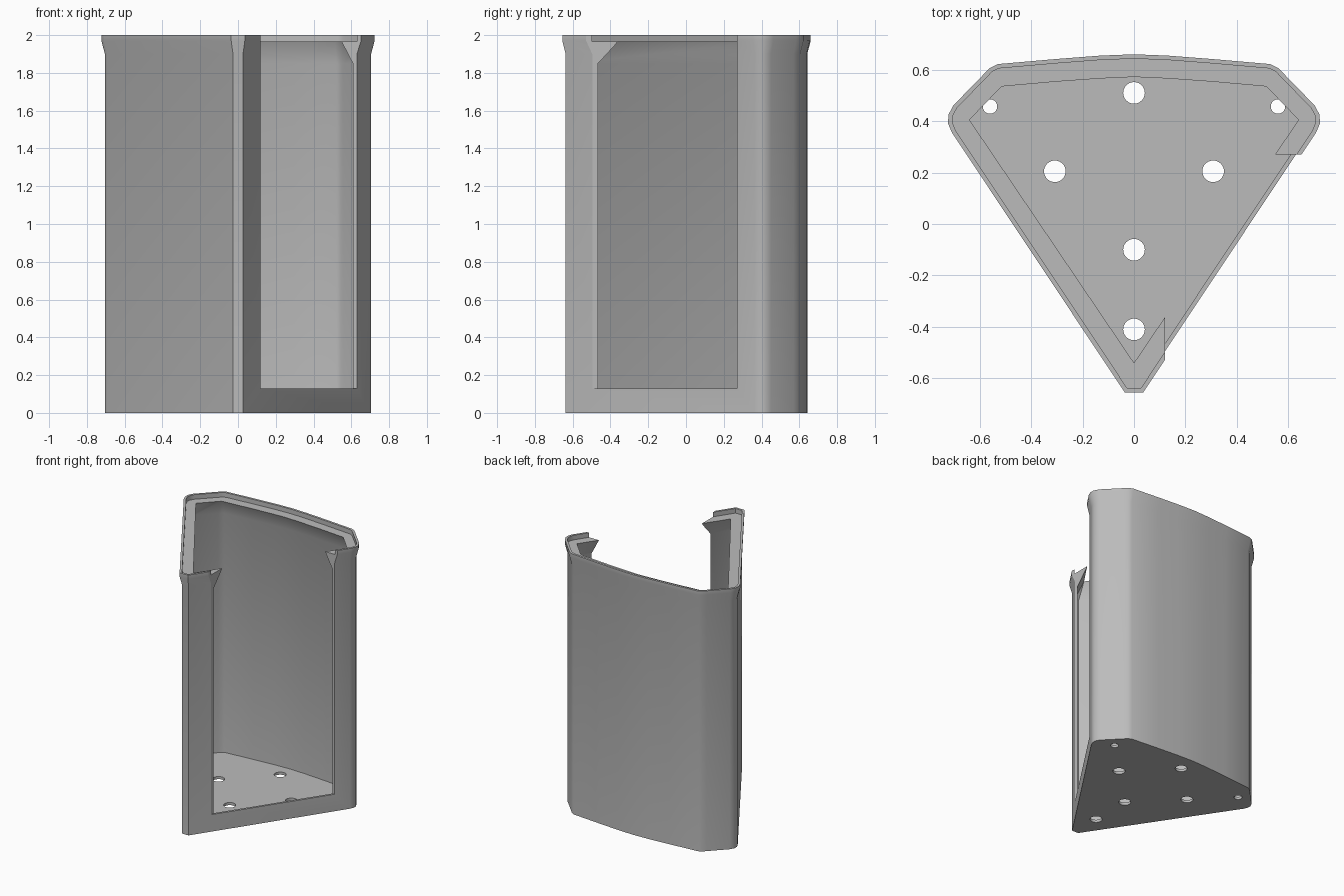
import bpy, bmesh
from math import radians
from mathutils import Vector, Matrix

if "Cube" in bpy.data.objects:
    bpy.data.objects.remove(bpy.data.objects["Cube"])

grey = bpy.data.materials.new("plain grey")
grey.use_nodes = True
grey.diffuse_color = (0.5, 0.5, 0.5, 1)
grey.node_tree.nodes["Principled BSDF"].inputs["Base Color"].default_value = (0.5, 0.5, 0.5, 1)

# Half outline of the rim from front tip to back, paired with the inner ledge edge
TIP, SIDE, BACK = (0, -0.54), (0.64, 0.405), (0.515, 0.535)
HALF = [((0.036, -0.655), TIP), ((0.708, 0.355), SIDE), ((0.723, 0.39), SIDE),
        ((0.722, 0.425), SIDE), ((0.702, 0.462), SIDE), ((0.585, 0.582), BACK),
        ((0.562, 0.606), BACK), ((0.53, 0.622), BACK),
        ((0.30, 0.642), (0.30, 0.554)), ((0.13, 0.655), (0.13, 0.566))]
MIDDLE = [((0, 0.66), (0, 0.572))]
MIRROR = [((-a[0], a[1]), (-b[0], b[1])) for a, b in reversed(HALF)]
PAIRS = HALF + MIDDLE + MIRROR
RIM = [Vector(a) for a, b in PAIRS]
LEDGE = [Vector(b) for a, b in PAIRS]


def inset(points, d):
    """Move a counter-clockwise outline inward with mitred corners."""
    result = []
    for i, p in enumerate(points):
        e1 = (p - points[i - 1]).normalized()
        e2 = (points[(i + 1) % len(points)] - p).normalized()
        n1, n2 = Vector((-e1.y, e1.x)), Vector((-e2.y, e2.x))
        result.append(p + (n1 + n2) * d / (1 + n1.dot(n2)))
    return result


def make_object(name, bm):
    bmesh.ops.recalc_face_normals(bm, faces=bm.faces)
    mesh = bpy.data.meshes.new(name)
    bm.to_mesh(mesh)
    bm.free()
    mesh.materials.append(grey)
    obj = bpy.data.objects.new(name, mesh)
    bpy.context.collection.objects.link(obj)
    return obj


# Thin-walled bin: outer wall, flared rim, stepped ledge, inner wall, floor
outer, lip, inner = inset(RIM, 0.018), inset(RIM, 0.017), inset(RIM, 0.035)
LEVELS = [(outer, 0), (outer, 1.9), (RIM, 1.97), (RIM, 2.0), (lip, 2.0),
          (lip, 1.965), (LEDGE, 1.965), (inner, 1.85), (inner, 0.02)]
bm = bmesh.new()
rings = [[bm.verts.new((p.x, p.y, z)) for p in loop] for loop, z in LEVELS]
for low, high in zip(rings, rings[1:]):
    for i in range(len(low)):
        bm.faces.new((low[i - 1], low[i], high[i], high[i - 1]))
bm.faces.new(rings[0])
bm.faces.new(rings[-1])
bmesh.ops.remove_doubles(bm, verts=bm.verts, dist=0.0005)
bin_body = make_object("bin_body", bm)

# Side opening cutter
bm = bmesh.new()
bmesh.ops.create_cube(bm, size=1, matrix=Matrix.Translation((0.62, -0.73, 1.63))
                      @ Matrix.Diagonal((1, 2, 3, 1)))
opening_cutter = make_object("opening_cutter", bm)

# Drain hole cutters
HOLES = [(0, 0.51, 0.042), (0, -0.1, 0.042), (0, -0.41, 0.042)]
for s in (-1, 1):
    HOLES += [(s * 0.308, 0.205, 0.042), (s * 0.56, 0.457, 0.028)]
bm = bmesh.new()
for x, y, r in HOLES:
    bmesh.ops.create_cone(bm, cap_ends=True, segments=32, radius1=r, radius2=r,
                          depth=0.2, matrix=Matrix.Translation((x, y, 0)))
hole_cutter = make_object("hole_cutter", bm)

# Cut, then shade
bpy.ops.object.select_all(action="DESELECT")
bpy.context.view_layer.objects.active = bin_body
bin_body.select_set(True)
for cutter in (opening_cutter, hole_cutter):
    mod = bin_body.modifiers.new("cut", "BOOLEAN")
    mod.operation, mod.solver, mod.object = "DIFFERENCE", "EXACT", cutter
    bpy.ops.object.modifier_apply(modifier=mod.name)
    bpy.data.objects.remove(cutter)
bpy.ops.object.shade_smooth_by_angle(angle=radians(30))
